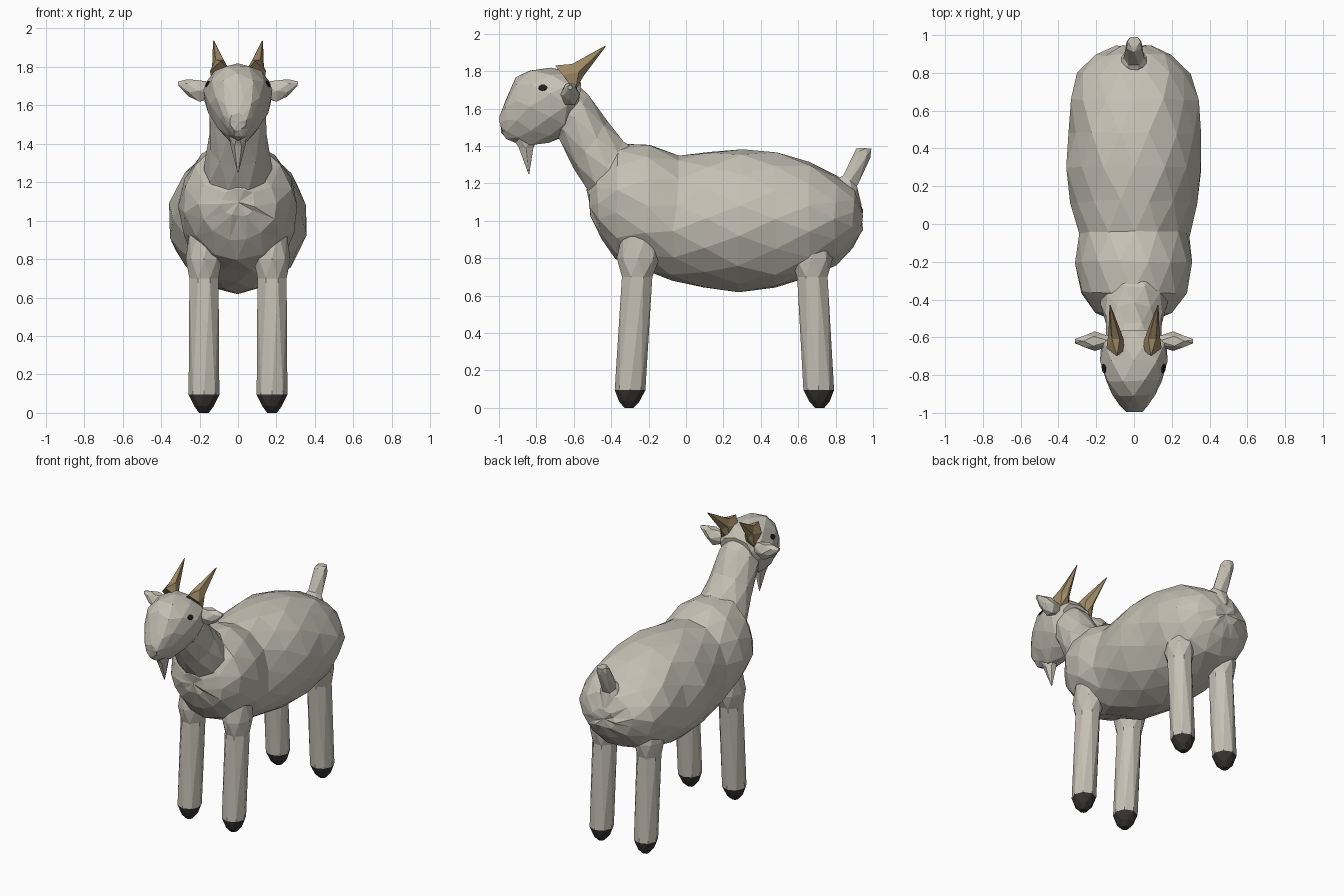
import bpy, bmesh, math, random
from mathutils import Vector
from mathutils.bvhtree import BVHTree

if "Cube" in bpy.data.objects:
    bpy.data.objects.remove(bpy.data.objects["Cube"])

random.seed(4)


def material(name, rgb):
    m = bpy.data.materials.new(name)
    m.diffuse_color = (*rgb, 1)
    m.use_nodes = True
    m.node_tree.nodes["Principled BSDF"].inputs["Base Color"].default_value = m.diffuse_color
    return m


COAT = material("coat", (0.56, 0.53, 0.46))
HORN = material("horn", (0.34, 0.25, 0.13))
HOOF = material("hoof", (0.04, 0.033, 0.033))
EYE = material("eye", (0.015, 0.013, 0.013))


def finish(name, bm, mats):
    bmesh.ops.recalc_face_normals(bm, faces=bm.faces)
    me = bpy.data.meshes.new(name)
    bm.to_mesh(me)
    bm.free()
    for m in mats:
        me.materials.append(m)
    ob = bpy.data.objects.new(name, me)
    bpy.context.collection.objects.link(ob)
    return ob


def loft(name, rings, sides, mats=(COAT,), jitter=0.0, taper=0.0, hoof_z=-1):
    """Faceted skin over rings of (upper point, lower point, sideways vector)."""
    bm = bmesh.new()
    rows = []
    for i, (p, q, u) in enumerate(rings):
        p, q, u = Vector(p), Vector(q), Vector(u)
        c, v = (p + q) / 2, (p - q) / 2
        row = []
        for k in range(sides):
            a = math.tau * (k + 0.5 * (i % 2)) / sides
            co = c + v * math.cos(a) + u * math.sin(a) * (1 + taper * math.cos(a))
            co += Vector([random.uniform(-jitter, jitter) for _ in range(3)])
            row.append(bm.verts.new(co))
        rows.append(row)
    # staggered rings are joined by alternating triangles
    for i, (a, b) in enumerate(zip(rows, rows[1:])):
        for k in range(sides):
            n = (k + 1) % sides
            if i % 2 == 0:
                bm.faces.new((a[k], a[n], b[k]))
                bm.faces.new((a[n], b[n], b[k]))
            else:
                bm.faces.new((a[k], b[n], b[k]))
                bm.faces.new((a[k], a[n], b[n]))
    for row in (rows[0], rows[-1]):
        mid = bm.verts.new(sum((w.co for w in row), Vector()) / sides)
        for k in range(sides):
            bm.faces.new((row[k], row[(k + 1) % sides], mid))
    for f in bm.faces:
        if f.calc_center_median().z < hoof_z:
            f.material_index = 1
    return finish(name, bm, mats)


def side_rings(table, x=0):
    """Rings from rows of (upper y, upper z, lower y, lower z, half width)."""
    return [((x, a, b), (x, c, d), (w, 0, 0)) for a, b, c, d, w in table]


# Barrel of the body, chest to rump
loft("body", side_rings([
    (-.525, 1.17, -.505, 1.02, .09), (-.485, 1.29, -.455, .90, .20),
    (-.36, 1.41, -.37, .80, .28), (-.20, 1.42, -.22, .735, .315),
    (-.04, 1.355, -.08, .675, .295), (.12, 1.375, .10, .64, .335),
    (.30, 1.385, .28, .62, .36), (.48, 1.37, .48, .635, .35),
    (.66, 1.32, .66, .69, .345), (.80, 1.245, .80, .76, .295),
    (.895, 1.17, .89, .85, .20), (.94, 1.07, .94, .94, .09)]),
    14, jitter=.008)

# Neck
loft("neck", side_rings([
    (-.20, 1.34, -.42, 1.00, .19), (-.33, 1.425, -.525, 1.15, .175),
    (-.42, 1.53, -.60, 1.28, .155), (-.52, 1.68, -.68, 1.43, .145),
    (-.60, 1.74, -.74, 1.52, .13)]), 10, jitter=.004)

# Head, from nape to muzzle
head = loft("head", side_rings([
    (-.56, 1.74, -.60, 1.50, .12), (-.62, 1.80, -.66, 1.44, .175),
    (-.72, 1.82, -.73, 1.42, .178), (-.83, 1.815, -.83, 1.395, .15),
    (-.91, 1.765, -.90, 1.41, .11), (-.965, 1.65, -.96, 1.435, .078),
    (-.998, 1.56, -.985, 1.465, .042)]), 10, jitter=.004, taper=.22)
tree = BVHTree.FromPolygons([v.co for v in head.data.vertices],
                            [p.vertices[:] for p in head.data.polygons])

# Beard
loft("beard", side_rings([
    (-.93, 1.45, -.79, 1.45, .055), (-.90, 1.39, -.81, 1.39, .038),
    (-.842, 1.25, -.838, 1.25, .003)]), 6)

# Tail, flared at the root
loft("tail", side_rings([
    (.76, 1.20, .94, 1.08, .10), (.835, 1.245, .92, 1.18, .055),
    (.91, 1.385, .985, 1.335, .045), (.935, 1.39, .995, 1.385, .035)]), 6)

for s, word in ((-1, "left"), (1, "right")):
    # Legs with dark hooves: rows of (height, y shift, half depth, half width)
    for part, y0, lean in (("front_leg", -.305, .05), ("hind_leg", .715, -.045)):
        rows = [(0, .025, .025), (.035, .06, .055), (.095, .082, .08),
                (.70, .088, .082), (.80, .115, .095), (.95, .10, .08)]
        rings = []
        for z, d, w in rows:
            y = y0 + lean * z / .8
            rings.append(((s * .177, y + d, z), (s * .177, y - d, z), (w, 0, 0)))
        loft(word + "_" + part, rings, 8, (COAT, HOOF), hoof_z=.09)

    # Swept-back horn
    loft(word + "_horn", [
        ((s * .09, -.70, 1.83), (s * .10, -.58, 1.68), (.055, 0, 0)),
        ((s * .095, -.615, 1.845), (s * .105, -.55, 1.77), (.035, 0, 0)),
        ((s * .127, -.43, 1.937), (s * .127, -.43, 1.93), (.003, 0, 0))],
        5, (HORN,))

    # Leaf-shaped ear
    loft(word + "_ear", [
        ((s * .13, -.62, 1.72), (s * .13, -.62, 1.64), (0, .03, 0)),
        ((s * .215, -.62, 1.74), (s * .20, -.62, 1.61), (0, .052, 0)),
        ((s * .265, -.62, 1.735), (s * .255, -.625, 1.645), (0, .035, 0)),
        ((s * .312, -.62, 1.725), (s * .31, -.62, 1.70), (0, .012, 0))], 6)

    # Eye: thin dark plate resting on the cheek
    hit, normal, _, _ = tree.ray_cast(Vector((s, -.765, 1.71)), Vector((-s, 0, 0)))
    normal = normal if normal.x * s > 0 else -normal
    across = Vector((0, 0, 1)).cross(normal).normalized()
    up = normal.cross(across)
    base = hit + normal * .003
    loft(word + "_eye", [
        (base + normal * h + up * .018, base + normal * h - up * .018, across * .024)
        for h in (-.003, .003)], 8, (EYE,))
